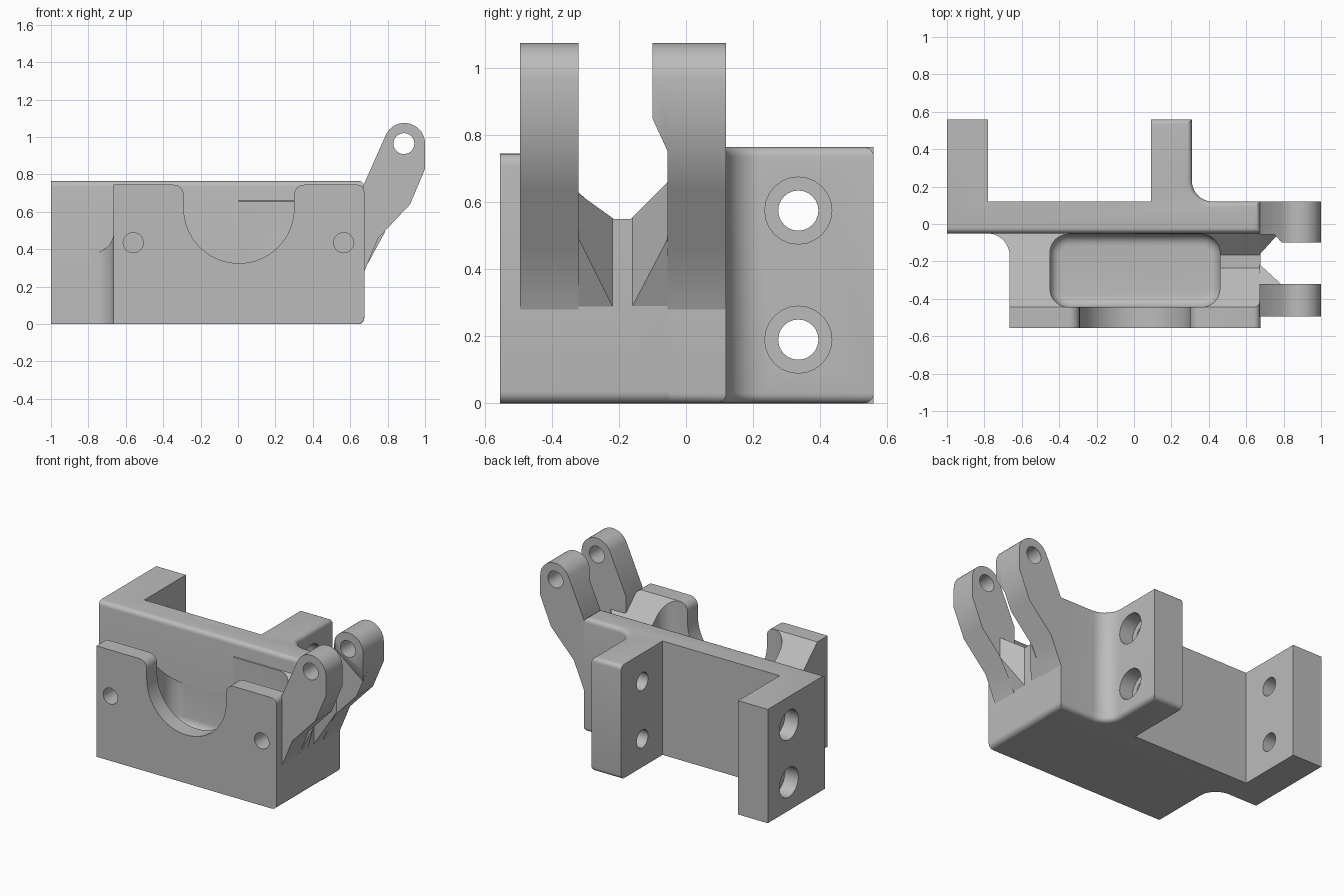
import bpy, bmesh
from math import cos, sin, radians
from mathutils import Vector

if "Cube" in bpy.data.objects:
    bpy.data.objects.remove(bpy.data.objects["Cube"], do_unlink=True)

grey = bpy.data.materials.new("plain grey")
grey.use_nodes = True
grey.diffuse_color = (0.5, 0.5, 0.5, 1)
grey.node_tree.nodes["Principled BSDF"].inputs["Base Color"].default_value = (0.5, 0.5, 0.5, 1)


def arc(cx, cy, r, start, end, steps=10):
    angles = [radians(start + (end - start) * i / steps) for i in range(steps + 1)]
    return [(cx + r * cos(a), cy + r * sin(a)) for a in angles]


def to_object(name, bm):
    bmesh.ops.recalc_face_normals(bm, faces=bm.faces)
    mesh = bpy.data.meshes.new(name)
    bm.to_mesh(mesh)
    bm.free()
    mesh.materials.append(grey)
    obj = bpy.data.objects.new(name, mesh)
    bpy.context.collection.objects.link(obj)
    return obj


def prism(name, outline, axis, lo, hi, edge_rule=None, width=0.03):
    """Extrude a 2D outline along an axis, rounding the edges picked by a rule."""
    place = {"x": lambda a, b: (lo, a, b),
             "y": lambda a, b: (a, lo, b),
             "z": lambda a, b: (a, b, lo)}[axis]
    bm = bmesh.new()
    face = bm.faces.new([bm.verts.new(place(*p)) for p in outline])
    grown = bmesh.ops.extrude_face_region(bm, geom=[face])["geom"]
    step = Vector([hi - lo if a == axis else 0 for a in "xyz"])
    bmesh.ops.translate(bm, vec=step, verts=[g for g in grown if isinstance(g, bmesh.types.BMVert)])
    bmesh.ops.recalc_face_normals(bm, faces=bm.faces)
    if edge_rule:
        picked = [e for e in bm.edges if edge_rule(e.verts[0].co, e.verts[1].co)]
        bmesh.ops.bevel(bm, geom=picked, offset=width, segments=5, profile=0.5,
                        affect="EDGES", clamp_overlap=True)
    return to_object(name, bm)


def hull(name, points):
    bm = bmesh.new()
    for p in points:
        bm.verts.new(p)
    bmesh.ops.convex_hull(bm, input=bm.verts)
    return to_object(name, bm)


def cut(obj, cutter):
    cutter.hide_render = True
    mod = obj.modifiers.new("cut", "BOOLEAN")
    mod.operation = "DIFFERENCE"
    mod.solver = "EXACT"
    mod.object = cutter
    bpy.context.view_layer.objects.active = obj
    bpy.ops.object.modifier_apply(modifier=mod.name)
    bpy.data.objects.remove(cutter, do_unlink=True)


def bore(obj, axis, a, b, r, lo, hi):
    cut(obj, prism("bore_cutter", arc(a, b, r, 0, 345, 23), axis, lo, hi))


# Back plate with two rear flanges
TOP = 0.765


def plate_edges(p, q):
    if abs(p.z - q.z) > 0.01:
        return False
    mid = (p + q) / 2
    front = mid.y < -0.04
    return (front and mid.z > 0.5) or (not front and mid.x > 0.1)


outline = [(-1, -0.05), (0.675, -0.05), (0.675, 0.12)]
outline += arc(0.42, 0.23, 0.11, 270, 180)
outline += [(0.31, 0.56), (0.09, 0.56), (0.09, 0.12), (-0.78, 0.12), (-0.78, 0.56), (-1, 0.56)]
plate = prism("back_plate", outline, "z", 0, TOP, plate_edges, 0.03)

# Counterbored flange holes
for z in (0.19, 0.575):
    bore(plate, "x", 0.335, z, 0.06, -1.1, 0.5)
    bore(plate, "x", 0.335, z, 0.1, 0.21, 0.5)
    bore(plate, "x", 0.335, z, 0.1, -1.1, -0.9)

# Front block, flared into the plate on one side
outline = [(-0.665, -0.555), (0.675, -0.555), (0.675, -0.05)]
outline += arc(-0.785, -0.17, 0.12, 90, 0)
block = prism("front_block", outline, "z", 0, 0.745,
              lambda p, q: min(p.x, q.x) > 0.6 and abs(p.z - q.z) < 0.01, 0.035)

# Sloped top behind the front wall
cut(block, prism("slope_cutter", [(-0.445, 0.745), (0, 0.332), (0, 0.9), (-0.445, 0.9)],
                 "x", -1.1, 0.003))
cut(block, prism("vee_cutter", [(-0.445, 0.745), (-0.235, 0.55), (-0.165, 0.55), (0, 0.708),
                                (0, 0.9), (-0.445, 0.9)], "x", 0, 0.9))

# Deep rounded pocket
outline = arc(-0.35, -0.345, 0.1, 180, 270, 6) + arc(0.36, -0.345, 0.1, 270, 360, 6)
outline += arc(0.36, -0.154, 0.1, 0, 90, 6) + arc(-0.35, -0.154, 0.1, 90, 180, 6)
cut(block, prism("pocket_cutter", outline, "z", 0.1, 0.95,
                 lambda p, q: max(p.z, q.z) < 0.2, 0.06))

# Half-round cradle in the front wall
outline = arc(0.005, 0.62, 0.295, 180, 360, 32)
outline += arc(0.355, 0.69, 0.055, 180, 90, 6) + [(0.355, 0.85), (-0.345, 0.85)]
outline += arc(-0.345, 0.69, 0.055, 90, 0, 6)
cut(block, prism("cradle_cutter", outline, "y", -0.7, -0.4))

# Blind screw holes in the front
for x in (-0.56, 0.565):
    bore(block, "y", x, 0.435, 0.054, -0.7, -0.2)

# Two angled hinge lugs
PIN = (0.887, 0.965)
outline = [(0.67, 0.28), (0.675, 0.28), (0.75, 0.46), (0.92, 0.64), (1, 0.83)]
outline += arc(0.89, 0.965, 0.11, 0, 155, 18) + [(0.67, 0.74)]
front_lug = prism("front_lug", outline, "y", -0.495, -0.32)
rear_lug = prism("rear_lug", outline, "y", -0.055, 0.12)

# Thickened knuckle on the rear lug, tapering at its lower end
knuckle = [(x, -0.1, z) for x, z in arc(0.89, 0.965, 0.11, 0, 155, 18) + [(1, 0.85), (0.79, 0.94)]]
knuckle += [(x, -0.054, z) for x, z in arc(0.89, 0.965, 0.11, 0, 155, 18)
            + [(1, 0.83), (0.965, 0.75), (0.75, 0.92)]]
rear_knuckle = hull("rear_knuckle", knuckle)

for part in (front_lug, rear_lug, rear_knuckle):
    bore(part, "y", *PIN, 0.056, -0.7, 0.3)

# Wedge gussets at the lug roots


def gusset(name, inner, outer, top, reach):
    points = [(0.67, inner, 0.28), (0.67, inner, 0.55), (0.67, outer, 0.28),
              (0.67, outer, top), (reach, outer, 0.49), (reach, outer, top)]
    return hull(name, points)


parts = [plate, block, front_lug, rear_lug, rear_knuckle,
         gusset("front_gusset", -0.215, -0.32, 0.625, 0.785),
         gusset("rear_gusset", -0.165, -0.055, 0.66, 0.77)]

# Smooth rounded areas, keep edges crisp
for obj in parts:
    bpy.ops.object.select_all(action="DESELECT")
    obj.select_set(True)
    bpy.context.view_layer.objects.active = obj
    bpy.ops.object.shade_smooth_by_angle(angle=radians(30))
